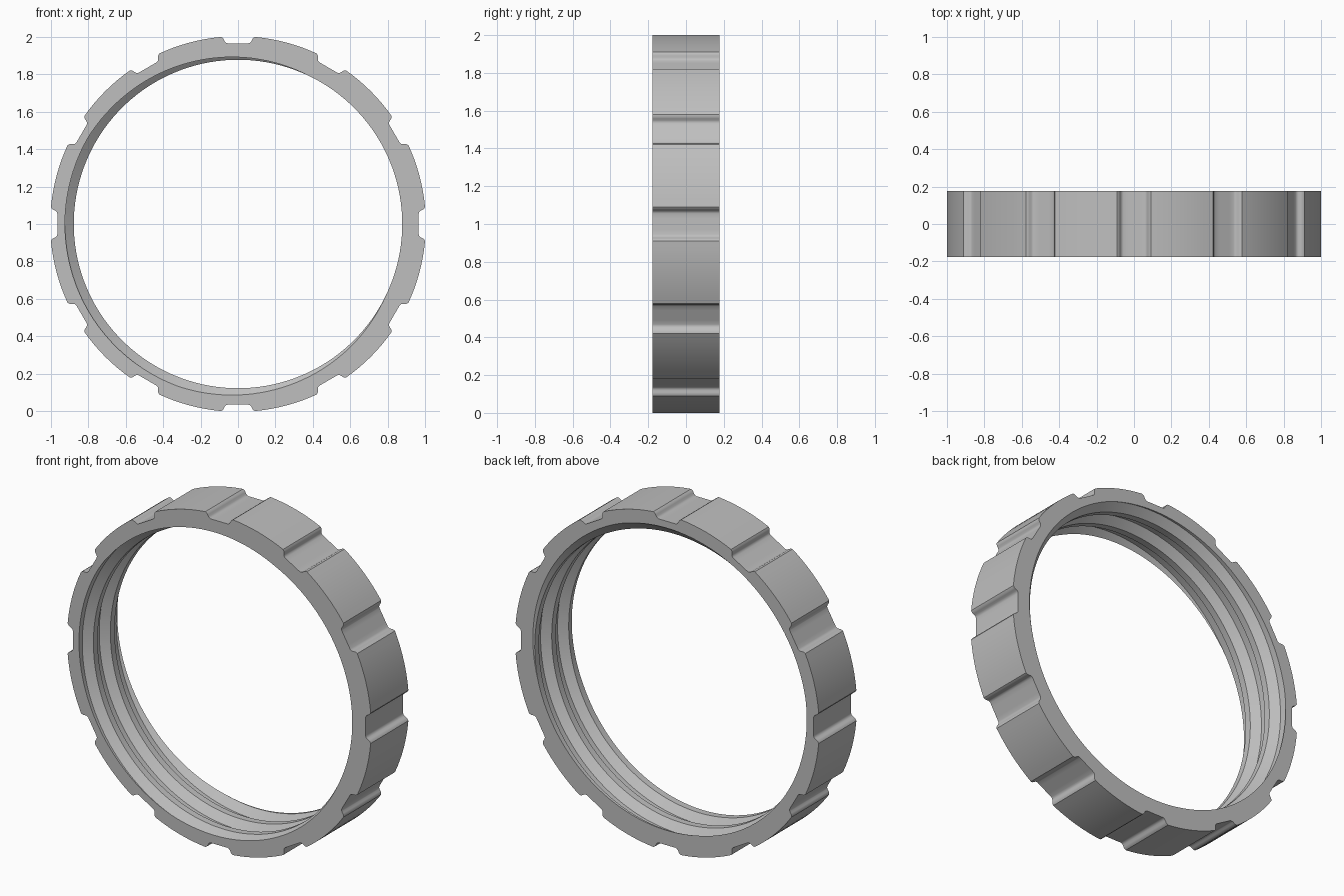
import bpy, bmesh, math

cube = bpy.data.objects.get("Cube")
if cube:
    bpy.data.objects.remove(cube)

OUTER, HALF = 1.004, 0.1775          # outer radius, half the ring's depth
CREST, ROOT, PITCH = 0.878, 0.925, 0.16
NOTCHES, ARC_STEPS = 12, 8
CREST_ANGLE = math.radians(20)       # where the thread crest meets the front
# Fractions of a pitch where the thread profile changes slope
CREST_END, ROOT_START = 0.125, 0.36

# Half outline of a grip notch: (sideways, outward)
NOTCH = [(0, 0.966), (0.03, 0.966), (0.055, 0.966), (0.064, 0.969),
         (0.07, 0.975), (0.075, 0.985), (0.081, 0.994), (0.091, 0.9999)]


def outer_outline():
    """Polar points (angle, radius) once around the notched rim."""
    half = [(math.atan2(x, r), math.hypot(x, r)) for x, r in NOTCH]
    notch = [(-a, r) for a, r in reversed(half[1:])] + half
    sector = 2 * math.pi / NOTCHES
    edge = half[-1][0]
    step = (sector - 2 * edge) / ARC_STEPS
    arc = [(edge + step * i, OUTER) for i in range(1, ARC_STEPS)]
    pts = [(a + k * sector, r) for k in range(NOTCHES) for a, r in notch + arc]
    return pts + [(pts[0][0] + 2 * math.pi, pts[0][1])]


def thread_radius(turns):
    """Radius of the trapezoid thread, measured from a crest in pitches."""
    d = abs(turns - round(turns))
    t = (d - CREST_END) / (ROOT_START - CREST_END)
    return CREST + (ROOT - CREST) * min(1, max(0, t))


def thread_column(angle):
    """Thread profile from front to back at one angle, clipped to the ring."""
    start = (CREST_ANGLE - angle) / (2 * math.pi)
    column = []
    for turn in range(-2, 6):
        for f in (-ROOT_START, -CREST_END, CREST_END, ROOT_START):
            y = -HALF + PITCH * (start + turn + f)
            y = min(HALF, max(-HALF, y))
            column.append((thread_radius((y + HALF) / PITCH - start), y))
    return column


def build_ring():
    bm = bmesh.new()
    columns = []
    for angle, radius in outer_outline():
        loop = [(radius, HALF), (radius, -HALF)] + thread_column(angle)
        columns.append([bm.verts.new((r * math.cos(angle), y, 1 + r * math.sin(angle)))
                        for r, y in loop])
    for a, b in zip(columns, columns[1:]):
        for i in range(len(a)):
            j = (i + 1) % len(a)
            bm.faces.new((a[i], a[j], b[j], b[i]))
    # Weld the seam and the clipped thread ends
    bmesh.ops.remove_doubles(bm, verts=bm.verts, dist=0.00005)
    bmesh.ops.recalc_face_normals(bm, faces=bm.faces)
    mesh = bpy.data.meshes.new("threaded_ring")
    bm.to_mesh(mesh)
    bm.free()
    obj = bpy.data.objects.new("threaded_ring", mesh)
    bpy.context.collection.objects.link(obj)
    return obj


# Plain grey material
grey = bpy.data.materials.new("light_grey")
grey.use_nodes = True
colour = (0.52, 0.52, 0.52, 1)
grey.diffuse_color = colour
grey.node_tree.nodes["Principled BSDF"].inputs["Base Color"].default_value = colour

ring = build_ring()
ring.data.materials.append(grey)
bpy.ops.object.select_all(action="DESELECT")
ring.select_set(True)
bpy.context.view_layer.objects.active = ring
bpy.ops.object.shade_smooth_by_angle(angle=math.radians(30))
